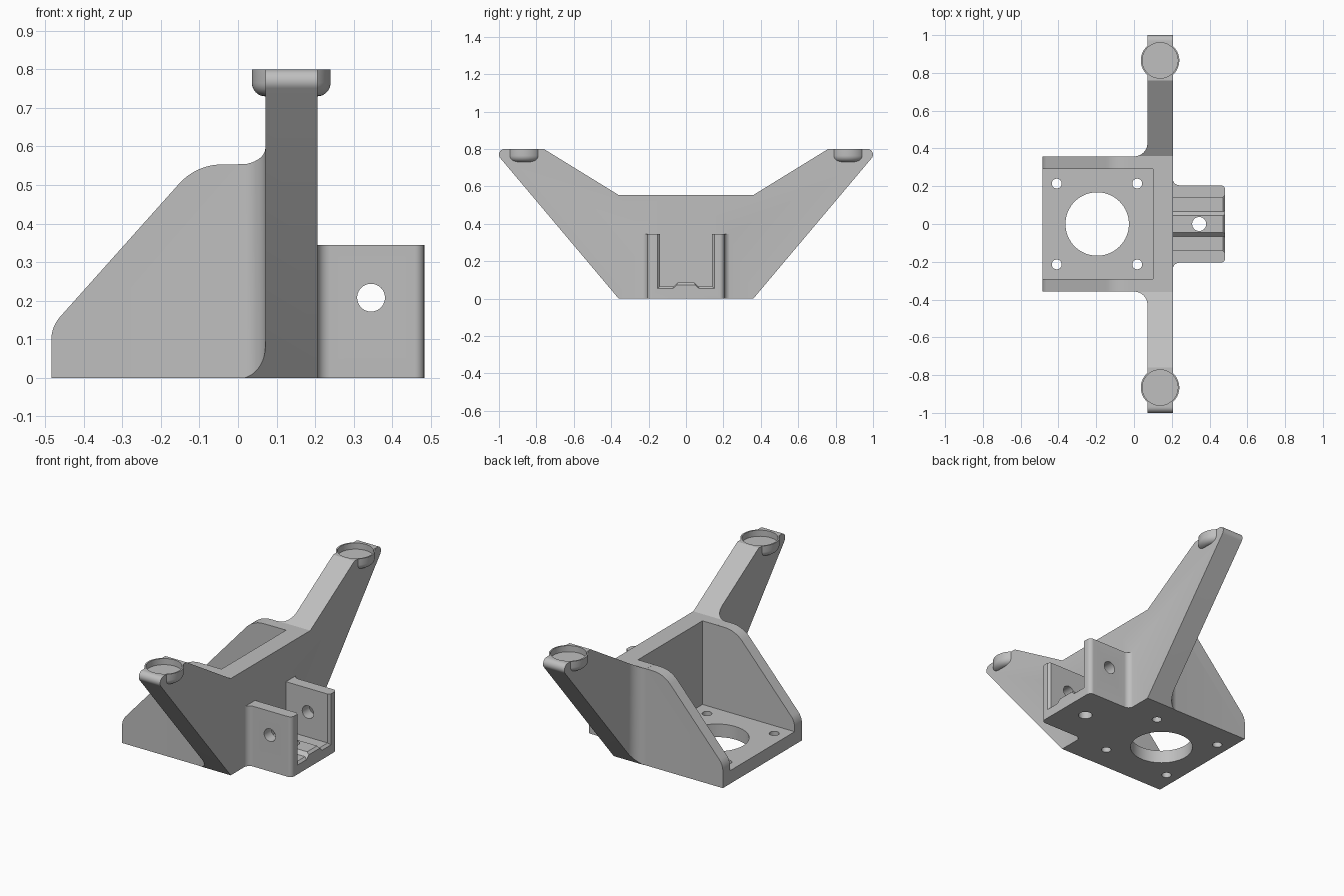
import bpy, bmesh, math
from mathutils import Vector

cube = bpy.data.objects.get("Cube")
if cube:
    bpy.data.objects.remove(cube)

grey = bpy.data.materials.new("plain_grey")
grey.use_nodes = True
colour = (0.52, 0.52, 0.52, 1)
grey.diffuse_color = colour
grey.node_tree.nodes["Principled BSDF"].inputs["Base Color"].default_value = colour


def rounded(points, steps=10):
    """Outline whose corners (u, v, radius) are replaced by tangent arcs."""
    out = []
    for i, p in enumerate(points):
        c = Vector(p[:2])
        if len(p) < 3:
            out.append(c)
            continue
        a = (Vector(points[i - 1][:2]) - c).normalized()
        b = (Vector(points[(i + 1) % len(points)][:2]) - c).normalized()
        half = a.angle(b) / 2
        centre = c + (a + b).normalized() * p[2] / math.sin(half)
        start = c + a * p[2] / math.tan(half) - centre
        sweep = start.angle_signed(c + b * p[2] / math.tan(half) - centre)
        for k in range(steps + 1):
            t = -sweep * k / steps
            out.append(centre + Vector((start.x * math.cos(t) - start.y * math.sin(t),
                                        start.x * math.sin(t) + start.y * math.cos(t))))
    return out


def loft(name, sections, axis):
    """Solid through (outline, offset) sections stacked along an axis."""
    place = {"X": lambda p, d: (d, p[0], p[1]),
             "Y": lambda p, d: (p[0], d, p[1]),
             "Z": lambda p, d: (p[0], p[1], d)}[axis]
    bm = bmesh.new()
    rings = [[bm.verts.new(place(p, d)) for p in pts] for pts, d in sections]
    bm.faces.new(rings[0])
    bm.faces.new(rings[-1])
    for lo, hi in zip(rings, rings[1:]):
        for i in range(len(lo)):
            bm.faces.new((lo[i - 1], lo[i], hi[i], hi[i - 1]))
    bmesh.ops.recalc_face_normals(bm, faces=bm.faces)
    mesh = bpy.data.meshes.new(name)
    bm.to_mesh(mesh)
    bm.free()
    mesh.materials.append(grey)
    obj = bpy.data.objects.new(name, mesh)
    bpy.context.collection.objects.link(obj)
    return obj


def prism(name, outline, axis, start, end):
    return loft(name, [(outline, start), (outline, end)], axis)


def circle(u, v, r, n=64):
    return [(u + r * math.cos(math.tau * i / n), v + r * math.sin(math.tau * i / n))
            for i in range(n)]


def combine(target, tool, operation):
    mod = target.modifiers.new("combine", "BOOLEAN")
    mod.operation, mod.object, mod.solver = operation, tool, "EXACT"
    bpy.context.view_layer.objects.active = target
    bpy.ops.object.modifier_apply(modifier=mod.name)
    bpy.data.objects.remove(tool)


def mirrored(half):
    """Complete an outline that is symmetric about its first coordinate."""
    return half + [(-p[0], *p[1:]) for p in reversed(half)]


# Body plan: motor box with filleted arms, trimmed by two side profiles
plan_half = [(-0.484, 0.358), (0.071, 0.358, 0.07), (0.071, 1.1), (0.206, 1.1)]
plan = plan_half + [(p[0], -p[1], *p[2:]) for p in reversed(plan_half)]
body = prism("mount_bracket", rounded(plan), "Z", 0, 1)
arms = [(0.36, 0), (1.034, 0.8, 0.03), (0.76, 0.8), (0.36, 0.554)]
combine(body, prism("arm_profile", rounded(mirrored(arms)), "X", -0.7, 0.7), "INTERSECT")
cheek = [(-0.484, -0.1), (-0.484, 0.133, 0.09), (-0.108, 0.5535, 0.15),
         (0, 0.5535), (0, 0.95), (0.6, 0.95), (0.6, -0.1)]
combine(body, prism("cheek_profile", rounded(cheek), "Y", -1.2, 1.2), "INTERSECT")

# Motor pocket, shaft opening and screw holes
pocket = [(-0.6, -0.292), (0.1, -0.292), (0.1, 0.292), (-0.6, 0.292)]
combine(body, prism("pocket_cut", pocket, "Z", 0.075, 0.9), "DIFFERENCE")
combine(body, prism("shaft_cut", circle(-0.195, 0, 0.168), "Z", -0.1, 0.2), "DIFFERENCE")
for x in (-0.409, 0.017):
    for y in (-0.214, 0.214):
        combine(body, prism("screw_cut", circle(x, y, 0.026, 32), "Z", -0.1, 0.2), "DIFFERENCE")

# Channel bracket on the outer face
clip_half = [(0.15, 0.27), (0.205, 0.27), (0.205, 0.205, 0.035), (0.483, 0.205, 0.025)]
clip = clip_half + [(p[0], -p[1], *p[2:]) for p in reversed(clip_half)]
combine(body, prism("channel_bracket", rounded(clip), "Z", 0, 0.345), "UNION")

# Channel interior with raised floor rib and bevelled mouth
channel = mirrored([(0.045, 0.085), (0.065, 0.065), (0.14, 0.065), (0.14, 0.6)])
mouth = [(y * 1.1, z - 0.013) for y, z in channel]
combine(body, prism("channel_cut", channel, "X", 0.206, 0.6), "DIFFERENCE")
combine(body, loft("mouth_cut", [(channel, 0.47), (mouth, 0.484)], "X"), "DIFFERENCE")
combine(body, prism("floor_hole_cut", circle(0.345, 0, 0.037), "Z", -0.1, 0.2), "DIFFERENCE")
combine(body, prism("pin_hole_cut", circle(0.345, 0.208, 0.036), "Y", -0.4, 0.4), "DIFFERENCE")

# Round magnet cups with rounded undersides at the arm tips
for side in (-1, 1):
    centre = (0.138, side * 0.866)
    sections = []
    for k in range(9):
        t = math.pi / 2 * k / 8
        sections.append((circle(*centre, 0.067 + 0.035 * math.sin(t)),
                         0.765 - 0.035 * math.cos(t)))
    sections.append((circle(*centre, 0.102), 0.8))
    combine(body, loft("magnet_cup", sections, "Z"), "UNION")
    combine(body, prism("cup_cut", circle(*centre, 0.094), "Z", 0.765, 0.9), "DIFFERENCE")

# Smooth rounds, crisp edges
bpy.ops.object.select_all(action="DESELECT")
body.select_set(True)
bpy.context.view_layer.objects.active = body
bpy.ops.object.shade_smooth_by_angle(angle=math.radians(30))
